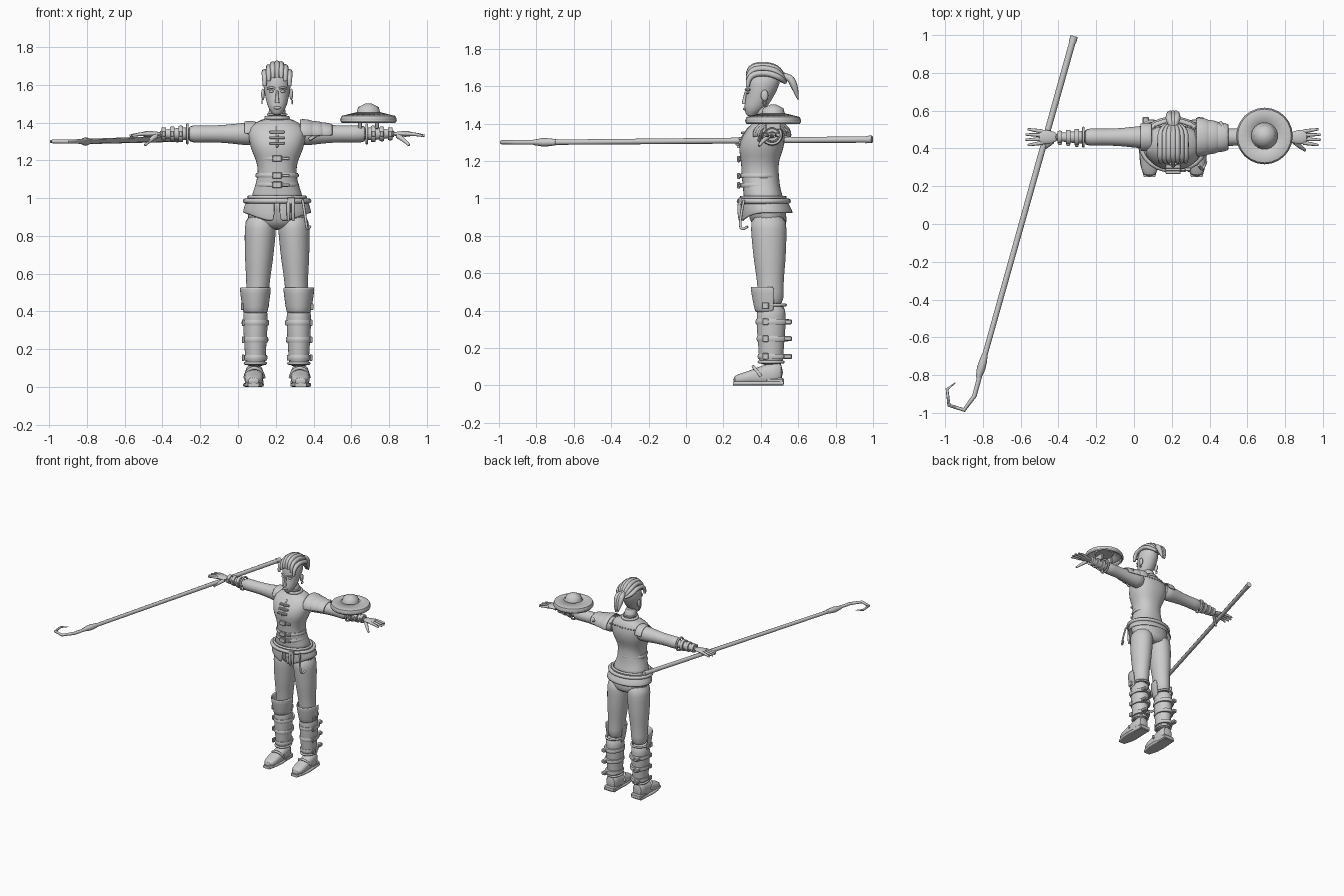
import bpy, bmesh, math
from mathutils import Vector

cube = bpy.data.objects.get("Cube")
if cube:
    bpy.data.objects.remove(cube, do_unlink=True)

# Anchor points that the parts are placed from
ORIGIN = Vector((0, 0, 0))
BODY = Vector((.207, 0, 0))
HEAD = BODY + Vector((0, .41, 1.55))
ARM = BODY + Vector((0, .46, 1.34))
SIDES = (("left", 1), ("right", -1))
FULL = (0, 360)

grey = bpy.data.materials.new("plain_grey")
grey.use_nodes = True
grey.diffuse_color = (.6, .6, .6, 1)
grey.node_tree.nodes["Principled BSDF"].inputs["Base Color"].default_value = grey.diffuse_color


def finish(ob, angle=50):
    """Link, colour and smooth an object."""
    bpy.context.scene.collection.objects.link(ob)
    bpy.ops.object.select_all(action='DESELECT')
    ob.select_set(True)
    bpy.context.view_layer.objects.active = ob
    if ob.type == 'CURVE':
        bpy.ops.object.convert(target='MESH')
        ob = bpy.context.object
    ob.data.materials.clear()
    ob.data.materials.append(grey)
    bpy.ops.object.shade_smooth_by_angle(angle=math.radians(angle))
    return ob


def from_bmesh(name, bm, angle=50):
    bmesh.ops.recalc_face_normals(bm, faces=bm.faces)
    mesh = bpy.data.meshes.new(name)
    bm.to_mesh(mesh)
    bm.free()
    return finish(bpy.data.objects.new(name, mesh), angle)


def mirrored(point, at, side):
    x, y, z = point
    return at + Vector((side * x, y, z))


def loft(name, low, high, radii, depths=None, start=(0, 0), end=None, bow=0, aspect=1, axis='z',
         at=BODY, side=1, sides=20, power=2, arc=FULL, subdivide=True, thick=0, hem=None):
    """Skin evenly spaced rings along an axis, from a start centre to an end centre."""
    bm = bmesh.new()
    closed = arc == FULL
    count = sides if closed else sides + 1
    depths = depths or [r * aspect for r in radii]
    start, end = Vector(start), Vector(end or start)
    bend = lambda c: math.copysign(abs(c) ** (2 / power), c)
    rows = []
    for k, (radius, depth) in enumerate(zip(radii, depths)):
        f = k / (len(radii) - 1)
        t = low + (high - low) * f
        u, v = start.lerp(end, f)
        v -= bow * math.sin(math.pi * f)
        row = []
        for i in range(count):
            a = math.radians(arc[0] + (arc[1] - arc[0]) * i / sides)
            p, q = u + radius * bend(math.cos(a)), v + depth * bend(math.sin(a))
            x, y, z = {'z': (p, q, t), 'x': (t, p, q), 'y': (p, t, q)}[axis]
            if hem and f == 1:
                z -= hem(a)
            row.append(bm.verts.new(mirrored((x, y, z), at, side)))
        rows.append(row)
    for lower, upper in zip(rows, rows[1:]):
        for i in range(sides):
            j = (i + 1) % count
            bm.faces.new((lower[i], lower[j], upper[j], upper[i]))
    if closed and not thick:
        bm.faces.new(rows[0])
        bm.faces.new(rows[-1])
    ob = from_bmesh(name, bm)
    if thick:
        shell = ob.modifiers.new("thickness", 'SOLIDIFY')
        shell.thickness, shell.offset = thick, 0
    if subdivide:
        smooth = ob.modifiers.new("smooth", 'SUBSURF')
        smooth.levels = smooth.render_levels = 1


def band(name, middle, half, radius, **options):
    """Strap with softened edges around a limb or the body."""
    edge = radius * .96
    loft(name, middle - half, middle + half, (edge, radius, radius, edge), sides=32, subdivide=False, **options)


def tube(name, points, radii, at=BODY, side=1, kind='NURBS', closed=False):
    """Round rod through points, with one radius or one for each point."""
    curve = bpy.data.curves.new(name, 'CURVE')
    curve.dimensions, curve.bevel_depth, curve.bevel_resolution = '3D', 1, 2
    curve.use_fill_caps, curve.resolution_u = True, 5
    line = curve.splines.new(kind)
    line.points.add(len(points) - 1)
    for i, (point, place) in enumerate(zip(line.points, points)):
        point.co = (*mirrored(place, at, side), 1)
        point.radius = radii[i] if isinstance(radii, tuple) else radii
    line.order_u, line.use_endpoint_u, line.use_cyclic_u = 3, not closed, closed
    finish(bpy.data.objects.new(name, curve))


def hoop(name, t, centre, radius, thick, aspect=1, axis='z', at=BODY, side=1):
    points = []
    for i in range(24):
        a = math.tau * i / 24
        p, q = centre[0] + radius * math.cos(a), centre[1] + radius * aspect * math.sin(a)
        points.append((p, q, t) if axis == 'z' else (t, p, q))
    tube(name, points, thick, at, side, 'POLY', closed=True)


def block(name, centre, size, at=BODY, side=1):
    bm = bmesh.new()
    bmesh.ops.create_cube(bm, size=1)
    bmesh.ops.scale(bm, vec=size, verts=bm.verts)
    bmesh.ops.bevel(bm, geom=bm.edges[:], offset=min(size) * .2, segments=1, affect='EDGES')
    bmesh.ops.translate(bm, vec=mirrored(centre, at, side), verts=bm.verts)
    from_bmesh(name, bm, angle=30)


def ball(name, centre, size, at=BODY, side=1):
    bm = bmesh.new()
    bmesh.ops.create_uvsphere(bm, u_segments=16, v_segments=10, radius=1)
    bmesh.ops.scale(bm, vec=size, verts=bm.verts)
    bmesh.ops.translate(bm, vec=mirrored(centre, at, side), verts=bm.verts)
    from_bmesh(name, bm)


# Torso in a fitted vest with buckled straps
loft("vest", .97, 1.43, radii=(.15, .13, .11, .1, .11, .14, .15, .16, .07),
     depths=(.12, .1, .1, .1, .1, .12, .12, .1, .06), start=(0, .42), end=(0, .44), bow=.035, power=2.3, sides=28)
for z in (1.07, 1.12, 1.21):
    band("vest_strap", z, half=.012, radius=.115, aspect=.92, start=(0, .392))
    block("vest_buckle", (0, .282, z), size=(.05, .016, .034))
    block("buckle_tongue", (.045, .288, z), size=(.04, .014, .016))
for i in range(3):
    block("chest_clasp", (0, .275 + i * .015, 1.29 + i * .03), size=(.08, .02, .014))
tube("vest_seam", [(0, .28, 1.27), (0, .29, 1.32), (0, .34, 1.38)], radii=.007)
for i in range(-5, 6):
    ball("back_stud", (i * .024, .527 - abs(i) * .003, 1.37), size=(.006, .006, .006))

# Neck and collar
loft("neck", 1.4, 1.5, radii=(.055, .044, .044), start=(0, .43), end=(0, .415))
hoop("collar", 1.425, centre=(0, .428), radius=.057, thick=.011)
hoop("collar_rim", 1.443, centre=(0, .422), radius=.049, thick=.006)

# Head and face
loft("head", -.115, .15, at=HEAD, radii=(.02, .05, .06, .07, .075, .07, .03),
     depths=(.02, .06, .07, .08, .09, .09, .04), start=(0, -.065), end=(0, .01), bow=-.02)
tube("nose", [(0, -.09, .02), (0, -.1, -.02), (0, -.1, -.045)], radii=(.006, .008, .012), at=HEAD)
ball("lips", (0, -.096, -.072), size=(.02, .01, .008), at=HEAD)
for label, s in SIDES:
    ball(label + "_eye", (.03, -.08, .015), size=(.014, .01, .007), at=HEAD, side=s)
    tube(label + "_brow", [(.01, -.09, .03), (.03, -.09, .04), (.05, -.07, .03)], radii=.006, at=HEAD, side=s)
    ball(label + "_ear", (.075, .01, 0), size=(.01, .02, .03), at=HEAD, side=s)
    hoop(label + "_earring", .08, centre=(.01, -.04), radius=.01, thick=.003, axis='x', at=HEAD, side=s)

# Swept-back hair with a ponytail
for i in range(-3, 4):
    x, drop = i * .022, i * i * .005
    tube("hair_strand", [(x, -.08, .09 - drop), (x, -.08, .15 - drop), (x, .01, .17 - drop),
                         (x, .1, .14 - drop), (x * .3, .12, .07)], radii=(.01, .016, .016, .016, .01), at=HEAD)
hoop("hair_tie", .0, centre=(.11, .095), radius=.02, thick=.008, axis='x', at=HEAD)
for x in (-.02, 0, .02):
    tube("ponytail", [(0, .09, .1), (x, .14, .11), (x, .175, .04), (x / 2, .19, -.025)],
         radii=(.012, .02, .02, .002), at=HEAD)

# Arms, sleeves and hands
for label, s in SIDES:
    limb = dict(axis='x', at=ARM, side=s)
    loft(label + "_sleeve", .1, .48, radii=(.065, .06, .05, .045, .045, .05), **limb)
    loft(label + "_forearm", .45, .63, radii=(.035, .035, .025, .02), **limb)
    hoop(label + "_sleeve_cuff", .475, centre=(0, 0), radius=.049, thick=.007, **limb)
    for i in range(3):
        t, r = .51 + i * .045, .044 - i * .005
        band(label + "_bracer_strap", t, half=.012, radius=r, **limb)
        block(label + "_bracer_buckle", (t, -r, 0), size=(.02, .014, .03), at=ARM, side=s)
    loft(label + "_palm", .61, .715, radii=(.02, .035, .04, .035), aspect=.4, **limb)
    for i in range(4):
        y, reach = .03 - i * .02, .787 - abs(i - 1.5) * .012
        tube(label + "_finger", [(.69, y, 0), (.73, y * 1.2, 0), (reach, y * 1.4, -.01)],
             radii=(.011, .01, .006), at=ARM, side=s)
    tube(label + "_thumb", [(.64, -.02, -.01), (.67, -.05, -.03), (.7, -.07, -.06)],
         radii=(.015, .012, .007), at=ARM, side=s)

# Shoulder armour: layered on the left, a small cap on the right
for i in range(3):
    t, r = .12 + i * .05, .1 - i * .012
    loft("left_shoulder_plate", t, t + .075, radii=(r, r, r * .85), aspect=.75, axis='x', at=ARM,
         arc=(-10, 190), thick=.008)
tube("left_shoulder_rim", [(.17, -.07, -.03), (.25, -.06, .02), (.29, .01, .06), (.25, .08, .02)], radii=.009, at=ARM)
loft("right_shoulder_cap", .11, .175, radii=(.07, .07, .07), aspect=.9, axis='x', at=ARM, side=-1,
     arc=(0, 180), thick=.01)

# Hips, skirt and belt
loft("hips", .83, 1, radii=(.1, .15, .16, .16, .14), depths=(.07, .1, .1, .11, .1), start=(0, .45), end=(0, .42))
loft("skirt", 1, .92, radii=(.15, .17, .18), aspect=.75, start=(0, .415), end=(0, .435), sides=32, thick=.008,
     arc=(-86, 266), hem=lambda a: .05 * max(0, -math.sin(a)) ** 3)
hoop("belt", .985, centre=(0, .416), radius=.168, thick=.014, aspect=.78)
hoop("belt_cord", 1.005, centre=(0, .413), radius=.15, thick=.009, aspect=.78)
block("belt_buckle", (.075, .29, .985), size=(.04, .02, .04))
for x in (.06, .085):
    tube("belt_tie", [(x, .29, .99), (x, .28, .94), (x, .29, .88)], radii=(.01, .012, .007))
tube("hip_hook", [(.135, .31, .99), (.15, .29, .9), (.16, .29, .82), (.175, .33, .85)], radii=.007)

# Legs, boots and shoes
for label, s in SIDES:
    shin = dict(start=(.115, .455), side=s)
    loft(label + "_leg", .92, .42, radii=(.08, .085, .08, .075, .065, .06, .06), aspect=1.15,
         start=(.085, .44), end=(.107, .455), side=s)
    loft(label + "_boot_shaft", .1, .44, radii=(.055, .055, .06, .065, .065, .065), aspect=1.2, **shin)
    for z, r in ((.125, .054), (.43, .064)):
        hoop(label + "_boot_rim", z, centre=shin["start"], radius=r, thick=.008, aspect=1.2, side=s)
    loft(label + "_knee_guard", .39, .53, radii=(.06, .07, .08), aspect=1.35, arc=(-190, 10), thick=.01, **shin)
    block(label + "_knee_clasp", (.185, .425, .425), size=(.014, .035, .035), side=s)
    for z in (.155, .25, .34):
        band(label + "_boot_strap", z, half=.014, radius=.056 + z * .05, aspect=1.25, start=(.115, .463), side=s)
        block(label + "_strap_buckle", (.18, .425, z), size=(.014, .03, .034), side=s)
        block(label + "_strap_end", (.145, .545, z), size=(.035, .045, .026), side=s)
    loft(label + "_shoe", .25, .52, axis='y', radii=(.03, .05, .05, .05, .05, .045),
         depths=(.02, .03, .04, .055, .06, .055), start=(.125, .03), end=(.12, .07), power=2.6, side=s)
    loft(label + "_sole", .25, .52, axis='y', radii=(.03, .05, .055, .05, .045), depths=[.011] * 5,
         start=(.125, .011), power=5, subdivide=False, side=s)
    block(label + "_heel", (.12, .474, .02), size=(.096, .1, .04), side=s)
    tube(label + "_shoe_strap", [(.17, .4, .05), (.16, .36, .1), (.08, .36, .1), (.07, .4, .05)], radii=.009, side=s)

# Round shield above the left forearm
grip = (.484, .466)
loft("shield", 1.4, 1.45, radii=(.14, .147, .14, .07), start=grip, sides=24, subdivide=False, thick=.006)
loft("shield_boss", 1.44, 1.502, radii=(.07, .06, .055, .015), start=grip, sides=24, subdivide=False)
hoop("shield_rim", 1.41, centre=grip, radius=.143, thick=.007)
for offset in (-.045, .045):
    block("shield_grip", (grip[0] + offset, grip[1], 1.392), size=(.02, .08, .05))

# Hooked staff through the right hand
tail, tip = Vector((-.317, .995, 1.315)), Vector((-.8, -.73, 1.3))
rod = dict(kind='POLY', at=ORIGIN)
tube("staff_shaft", [tail, tip], radii=(.017, .014), **rod)
tube("staff_end_cap", [tail, tail.lerp(tip, .02)], radii=.02, **rod)
tube("staff_socket", [tail.lerp(tip, f) for f in (.98, 1, 1.02, 1.05)], radii=(.016, .021, .023, .014), **rod)
tube("staff_hook", [(-.01, -.05, 0), (-.045, -.18, 0), (-.1, -.255, 0), (-.18, -.23, 0), (-.19, -.145, 0), (-.145, -.11, 0)],
     radii=(.013, .012, .011, .01, .008, .002), kind='POLY', at=tip)
